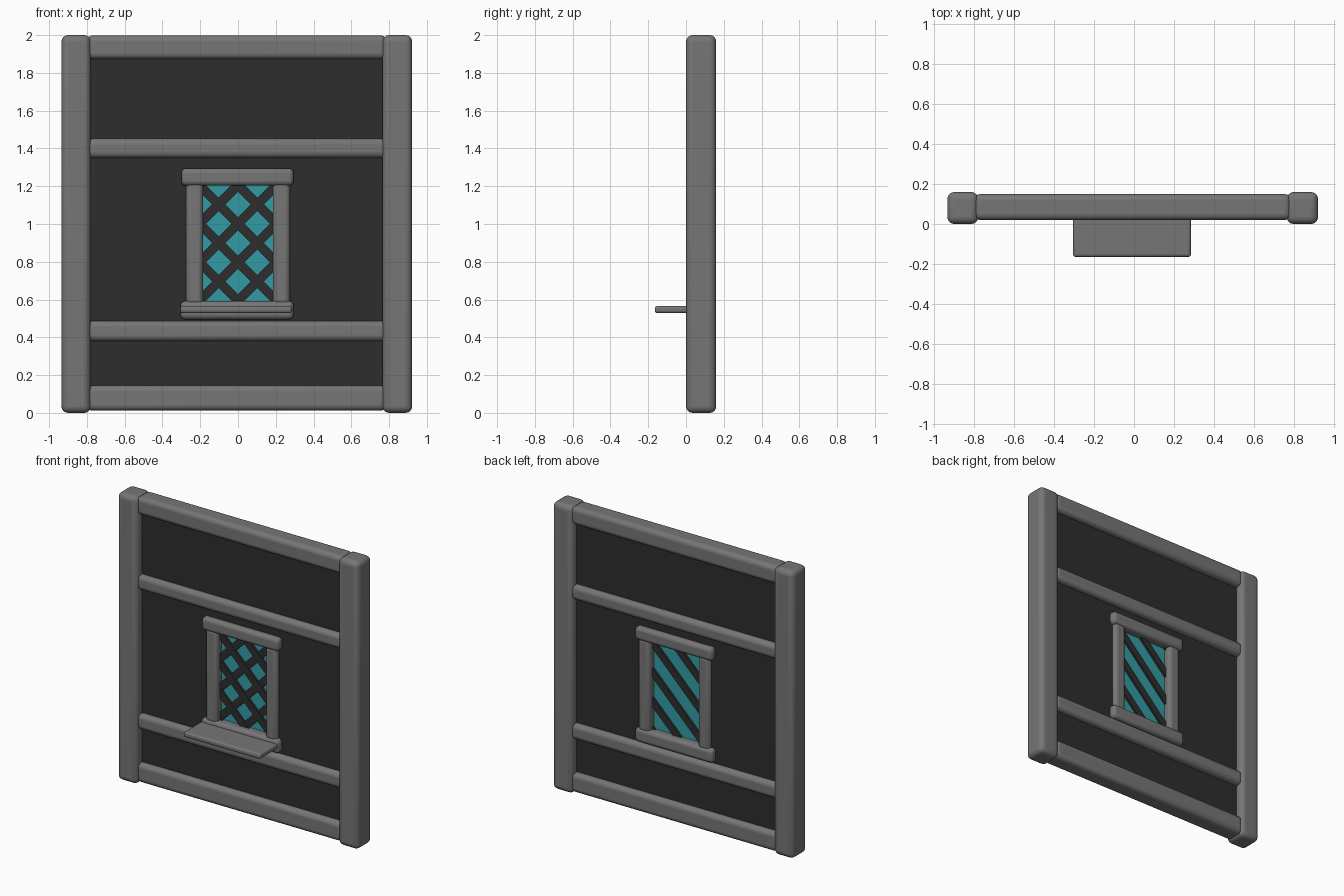
import bpy, bmesh
from mathutils import Vector

cube = bpy.data.objects.get("Cube")
if cube:
    bpy.data.objects.remove(cube, do_unlink=True)


def material(name, rgb):
    m = bpy.data.materials.new(name)
    m.use_nodes = True
    m.diffuse_color = (*rgb, 1)
    bsdf = next(n for n in m.node_tree.nodes if n.type == "BSDF_PRINCIPLED")
    bsdf.inputs["Base Color"].default_value = (*rgb, 1)
    return m


GREY = material("grey beam", (0.18, 0.18, 0.18))
DARK = material("dark panel", (0.027, 0.027, 0.027))
TEAL = material("teal glass", (0.032, 0.33, 0.37))


def add_box(bm, xs, ys, zs):
    """Adds a box given as (low, high) along each axis."""
    lo, hi = Vector((xs[0], ys[0], zs[0])), Vector((xs[1], ys[1], zs[1]))
    for v in bmesh.ops.create_cube(bm, size=1)["verts"]:
        v.co = Vector([a if c < 0 else b for a, b, c in zip(lo, hi, v.co)])


def finish(bm, name, mat):
    mesh = bpy.data.meshes.new(name)
    bm.to_mesh(mesh)
    bm.free()
    mesh.materials.append(mat)
    obj = bpy.data.objects.new(name, mesh)
    bpy.context.collection.objects.link(obj)
    return obj


def beam(name, xs, ys, zs, radius):
    """A worn timber: a box with generous rounded edges."""
    bm = bmesh.new()
    add_box(bm, xs, ys, zs)
    obj = finish(bm, name, GREY)
    mod = obj.modifiers.new("Rounding", "BEVEL")
    mod.width = radius
    mod.segments = 4
    mod.limit_method = "NONE"
    bpy.ops.object.select_all(action="DESELECT")
    obj.select_set(True)
    bpy.context.view_layer.objects.active = obj
    bpy.ops.object.shade_smooth_by_angle()


# Upright posts
beam("right_post", (-0.935, -0.78), (0, 0.16), (0, 2), 0.035)
beam("left_post", (0.765, 0.922), (0, 0.16), (0, 2), 0.035)

# Cross rails
RAIL_X, RAIL_Y = (-0.80, 0.785), (0.02, 0.15)
for name, zs in (("bottom_rail", (0.012, 0.145)), ("lower_rail", (0.38, 0.487)),
                 ("upper_rail", (1.35, 1.452)), ("top_rail", (1.873, 1.998))):
    beam(name, RAIL_X, RAIL_Y, zs, 0.03)

# Wall panel around the window opening
WX, WZ = 0.2, (0.57, 1.22)
bm = bmesh.new()
PANEL_Y = (0.06, 0.11)
add_box(bm, (-0.85, -WX), PANEL_Y, (0.05, 1.95))
add_box(bm, (WX, 0.85), PANEL_Y, (0.05, 1.95))
add_box(bm, (-WX, WX), PANEL_Y, (0.05, WZ[0]))
add_box(bm, (-WX, WX), PANEL_Y, (WZ[1], 1.95))
finish(bm, "wall_panel", DARK)

# Window frame and sill
beam("window_head", (-0.30, 0.295), (0.02, 0.15), (1.203, 1.295), 0.025)
beam("window_base", (-0.305, 0.295), (0.02, 0.15), (0.495, 0.592), 0.025)
for side, xs in (("right", (-0.275, -0.185)), ("left", (0.185, 0.275))):
    beam(f"window_{side}_jamb", xs, (0.03, 0.14), (0.57, 1.22), 0.025)
beam("window_sill", (-0.305, 0.285), (-0.165, 0.06), (0.528, 0.566), 0.014)

# Glass pane
bm = bmesh.new()
add_box(bm, (-WX, WX), (0.083, 0.089), WZ)
finish(bm, "window_glass", TEAL)


# Diagonal lattice bars, trimmed to the opening
def lattice(name, slope, ys):
    bm = bmesh.new()
    pitch, half = 0.204, 0.035
    for i in range(-3, 3):
        c = 0.9 + pitch * (i + 0.5)
        strip = bmesh.new()
        add_box(strip, (-WX, WX), ys, (-half, half))
        for v in strip.verts:
            v.co.z += c + slope * v.co.x
        for z, sign in ((WZ[0], -1), (WZ[1], 1)):
            bmesh.ops.bisect_plane(
                strip, geom=strip.verts[:] + strip.edges[:] + strip.faces[:],
                plane_co=(0, 0, z), plane_no=(0, 0, sign), clear_outer=True)
        piece = bpy.data.meshes.new("strip")
        strip.to_mesh(piece)
        strip.free()
        bm.from_mesh(piece)
        bpy.data.meshes.remove(piece)
    finish(bm, name, DARK)


lattice("rising_bars", 1, (0.068, 0.103))
lattice("falling_bars", -1, (0.066, 0.08))
